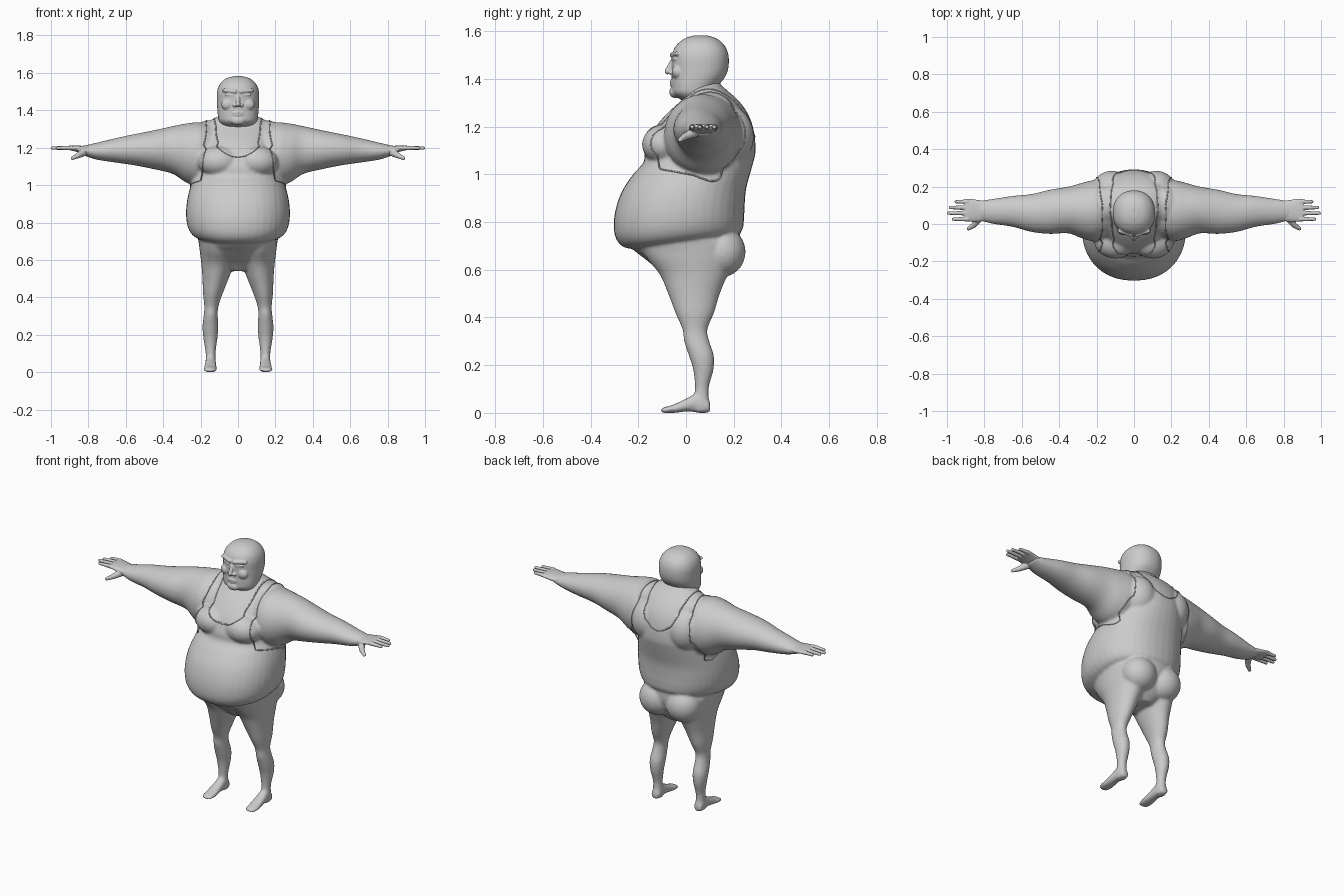
import bpy, bmesh, math
from mathutils import Vector, Matrix
from mathutils.bvhtree import BVHTree

cube = bpy.data.objects.get("Cube")
if cube:
    bpy.data.objects.remove(cube, do_unlink=True)

clay = bpy.data.materials.new("grey_clay")
clay.use_nodes = True
clay.diffuse_color = (0.6, 0.6, 0.6, 1)
clay.node_tree.nodes["Principled BSDF"].inputs["Base Color"].default_value = clay.diffuse_color


def catmull(rows, steps=5):
    """Resample rows of numbers along a smooth spline."""
    rows = [Vector(r) for r in rows]
    out = []
    for i in range(len(rows) - 1):
        a, b, c, d = rows[max(i - 1, 0)], rows[i], rows[i + 1], rows[min(i + 2, len(rows) - 1)]
        for k in range(steps):
            t = k / steps
            out.append(b + (c - a) * (t / 2) + (a * 2 - b * 5 + c * 4 - d) * (t * t / 2)
                       + (b * 3 - a - c * 3 + d) * (t ** 3 / 2))
    return out + [rows[-1]]


def loft(bm, axis, rows, side=1, power=2.2, segs=40):
    """Rounded sections along an axis; row = position, a_min, a_max, b_min, b_max, tilt."""
    rings = []
    for t, a0, a1, b0, b1, tilt in catmull([tuple(r) + (0,) * (6 - len(r)) for r in rows]):
        ring = []
        for k in range(segs):
            ang = math.tau * k / segs
            c, s = math.cos(ang), math.sin(ang)
            a = math.copysign(abs(c) ** (2 / power), c) * (a1 - a0) / 2
            b = math.copysign(abs(s) ** (2 / power), s) * (b1 - b0) / 2
            co = [a + (a0 + a1) / 2, b + (b0 + b1) / 2]
            co.insert(axis, t + tilt * b)
            ring.append(bm.verts.new((co[0] * side, co[1], co[2])))
        rings.append(ring)
    for lo, hi in zip(rings, rings[1:]):
        for k in range(segs):
            n = (k + 1) % segs
            bm.faces.new((lo[k], lo[n], hi[n], hi[k]))
    bm.faces.new(rings[0][::-1])
    bm.faces.new(rings[-1])


def ball(bm, centre, radii, side=1):
    x, y, z = centre
    m = Matrix.Translation((x * side, y, z)) @ Matrix.Diagonal((*radii, 1))
    bmesh.ops.create_uvsphere(bm, u_segments=24, v_segments=16, radius=1, matrix=m)


def capsule(bm, p0, p1, r0, r1, side=1):
    """Tapered rod with round ends."""
    p0, p1 = (Vector((p[0] * side, p[1], p[2])) for p in (p0, p1))
    d = p1 - p0
    m = Matrix.Translation((p0 + p1) / 2) @ d.to_track_quat('Z', 'Y').to_matrix().to_4x4()
    bmesh.ops.create_cone(bm, cap_ends=True, segments=20, radius1=r0, radius2=r1,
                          depth=d.length, matrix=m)
    ball(bm, p0, (r0,) * 3)
    ball(bm, p1, (r1,) * 3)


def sculpt(name, bm, voxel, smoothing):
    """Fuse overlapping parts into one smooth skin."""
    bmesh.ops.recalc_face_normals(bm, faces=bm.faces)
    mesh = bpy.data.meshes.new(name)
    bm.to_mesh(mesh)
    bm.free()
    mesh.materials.append(clay)
    obj = bpy.data.objects.new(name, mesh)
    bpy.context.collection.objects.link(obj)
    fuse = obj.modifiers.new("fuse", 'REMESH')
    fuse.mode, fuse.voxel_size, fuse.use_smooth_shade = 'VOXEL', voxel, True
    relax = obj.modifiers.new("relax", 'SMOOTH')
    relax.factor, relax.iterations = 0.5, smoothing
    return obj


# Torso with overhanging belly and tilted shirt hem
body = bmesh.new()
torso = [(.715, .17, -.2, .2, .14), (.73, .235, -.262, .235, .14), (.775, .268, -.298, .243, .12),
         (.85, .278, -.3, .246, .08), (.93, .27, -.272, .252, .03), (1, .252, -.222, .268, 0),
         (1.05, .235, -.178, .282, 0), (1.1, .225, -.172, .292, 0), (1.18, .215, -.14, .285, 0),
         (1.25, .205, -.085, .262, 0), (1.31, .185, -.02, .22, 0), (1.35, .14, .01, .175, 0),
         (1.385, .08, .03, .14, 0), (1.44, .06, .03, .12, 0)]
loft(body, 2, [(z, -w, w, f, b, tilt) for z, w, f, b, tilt in torso])

# Pelvis
pelvis = [(.54, .05, -.05, .13), (.58, .13, -.09, .17), (.64, .19, -.165, .2),
          (.7, .212, -.23, .225), (.78, .215, -.21, .225)]
loft(body, 2, [(z, -w, w, f, b) for z, w, f, b in pelvis])

leg = [(.72, .01, .213, -.2, .2), (.65, .01, .205, -.165, .2), (.58, .022, .196, -.11, .175),
       (.5, .05, .19, -.075, .142), (.42, .082, .187, -.045, .118), (.35, .105, .18, -.015, .09),
       (.3, .108, .184, -.008, .098), (.24, .105, .19, .012, .117), (.18, .11, .185, .03, .115),
       (.1, .12, .173, .038, .095), (.03, .118, .175, .03, .1), (.005, .12, .172, .03, .098)]
foot = [(.102, .13, .165, .002, .04), (.09, .12, .173, 0, .06), (.05, .118, .175, 0, .085),
        (.01, .116, .178, .006, .065), (-.05, .112, .184, 0, .036), (-.09, .116, .182, 0, .024),
        (-.106, .13, .165, .002, .014)]
arm = [(.1, -.05, .22, 1.06, 1.31), (.2, -.09, .235, 1, 1.335), (.27, -.08, .222, 1.01, 1.33),
       (.35, -.05, .2, 1.06, 1.315), (.45, -.053, .183, 1.085, 1.293),
       (.55, -.042, .16, 1.105, 1.273), (.65, -.015, .15, 1.12, 1.252),
       (.75, 0, .135, 1.135, 1.228), (.81, .014, .126, 1.153, 1.214), (.84, .02, .12, 1.165, 1.21)]
for side in (1, -1):
    loft(body, 2, leg, side, 2)
    loft(body, 1, foot, side)
    loft(body, 0, arm, side, 2)
    ball(body, (.09, .15, .675), (.105, .1, .105), side)      # buttock
    ball(body, (.1, -.085, 1.125), (.115, .1, .085), side)    # chest
    ball(body, (.16, .1, 1.27), (.08, .1, .075), side)        # shoulder
    ball(body, (.12, .17, 1.16), (.11, .115, .13), side)      # upper back
body_obj = sculpt("body", body, .008, 6)

# Bald head with heavy jaw
head = bmesh.new()
skull = [(1.305, .06, .0, .1), (1.315, .08, -.025, .115), (1.34, .1, -.056, .125),
         (1.37, .107, -.06, .135), (1.41, .111, -.06, .165), (1.45, .113, -.06, .178),
         (1.5, .112, -.058, .178), (1.54, .097, -.042, .162), (1.57, .064, -.005, .128),
         (1.583, .02, .035, .085)]
loft(head, 2, [(z, -w, w, f, b) for z, w, f, b in skull])
capsule(head, (0, -.057, 1.475), (0, -.077, 1.432), .009, .013)   # nose
ball(head, (0, -.045, 1.345), (.04, .025, .025))                  # chin
for side in (1, -1):
    capsule(head, (.016, -.058, 1.5), (.078, -.038, 1.507), .011, .009, side)   # brow
    capsule(head, (.025, -.055, 1.48), (.065, -.045, 1.484), .006, .005, side)  # eyelid
    ball(head, (.017, -.064, 1.427), (.012, .012, .009), side)                  # nostril
    ball(head, (.055, -.035, 1.43), (.035, .025, .03), side)                    # cheek
    capsule(head, (0, -.063, 1.389), (.027, -.058, 1.386), .006, .004, side)    # upper lip
    capsule(head, (0, -.062, 1.374), (.024, -.057, 1.377), .006, .004, side)    # lower lip
sculpt("head", head, .004, 3)

# Hands: palm, four fingers and a thumb
palm = [(.78, .02, .12, 1.165, 1.21), (.83, .012, .128, 1.17, 1.21), (.87, .012, .134, 1.18, 1.212),
        (.905, .016, .134, 1.188, 1.21)]
fingers = [(.026, .975), (.058, 1), (.088, .99), (.119, .96)]
for side, label in ((1, "left"), (-1, "right")):
    hand = bmesh.new()
    loft(hand, 0, palm, side)
    for y, tip in fingers:
        capsule(hand, (.89, y, 1.199), (tip - .009, y, 1.198), .0125, .009, side)
    capsule(hand, (.82, .04, 1.178), (.855, -.005, 1.158), .022, .015, side)
    capsule(hand, (.855, -.005, 1.158), (.885, -.025, 1.144), .015, .01, side)
    sculpt(label + "_hand", hand, .004, 2)

# Vest seams laid on the fused body
depsgraph = bpy.context.evaluated_depsgraph_get()
skin = BVHTree.FromObject(body_obj, depsgraph)


def seam(name, points):
    curve = bpy.data.curves.new(name, 'CURVE')
    curve.dimensions = '3D'
    curve.bevel_depth, curve.bevel_resolution = .0035, 1
    curve.materials.append(clay)
    path = [skin.find_nearest(p)[0] for p in catmull(points + points[:1], 10)[:-1]]
    spline = curve.splines.new('POLY')
    spline.points.add(len(path) - 1)
    for point, co in zip(spline.points, path):
        point.co = (*co, 1)
    spline.use_cyclic_u = True
    bpy.context.collection.objects.link(bpy.data.objects.new(name, curve))


half = [(.08, -.16, 1.18), (.12, -.11, 1.25), (.125, .03, 1.34), (.13, .14, 1.36),
        (.12, .24, 1.3), (.08, .29, 1.2)]
seam("neckline_seam", [(0, -.18, 1.16)] + half + [(0, .3, 1.16)]
     + [(-x, y, z) for x, y, z in reversed(half)])
armhole = [(.17, .1, 1.36), (.175, -.06, 1.25), (.19, -.15, 1.15), (.225, -.13, 1.05),
           (.26, .02, 1), (.26, .15, .98), (.22, .25, 1.1), (.19, .23, 1.25)]
for side, label in ((1, "left"), (-1, "right")):
    seam(label + "_armhole_seam", [(x * side, y, z) for x, y, z in armhole])
